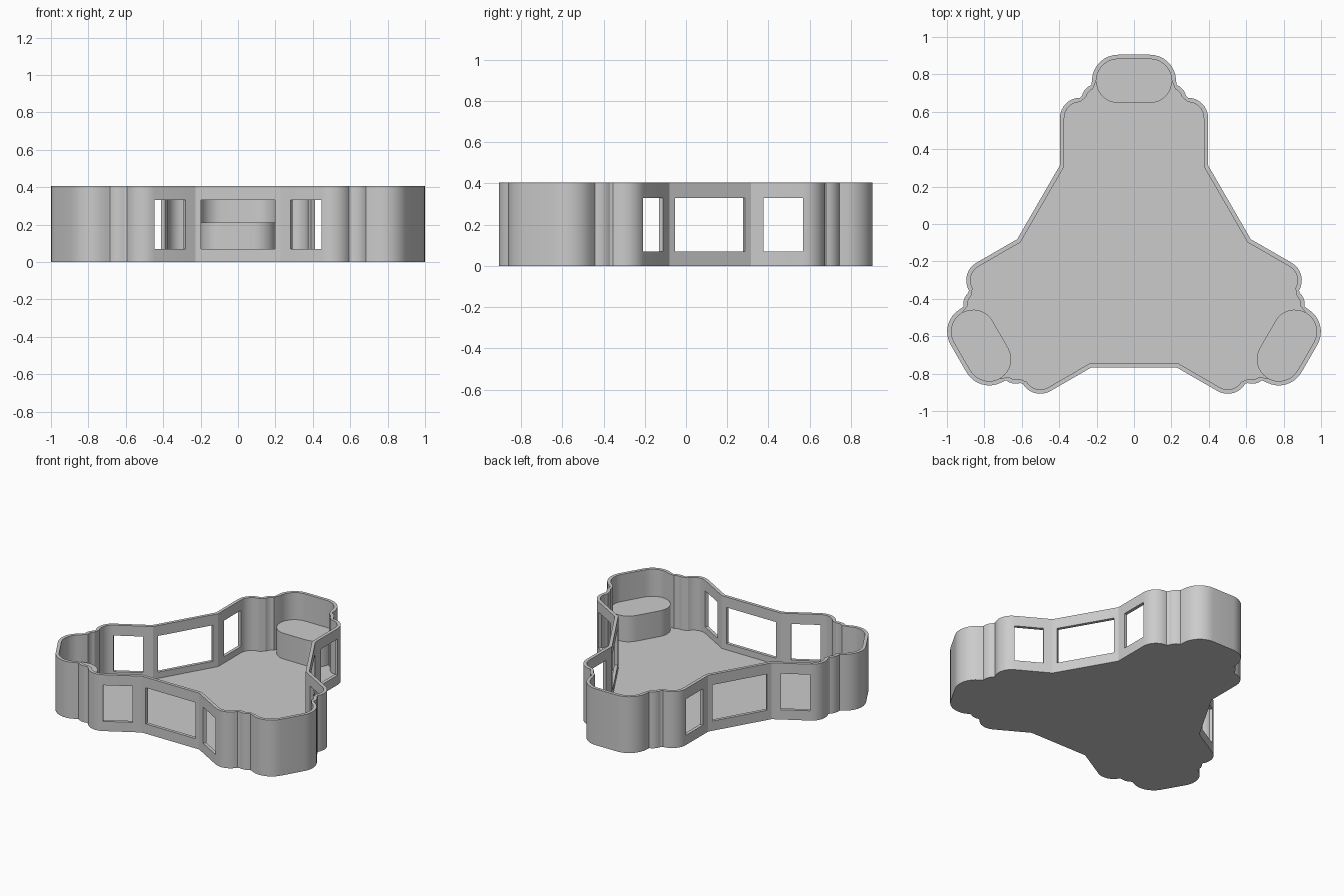
import bpy, bmesh, math
from mathutils import Matrix, Vector

cube = bpy.data.objects.get("Cube")
if cube:
    bpy.data.objects.remove(cube)

HEIGHT, FLOOR, WALL = 0.405, 0.025, 0.023
SILL, LINTEL, BLOCK_TOP = 0.07, 0.33, 0.21
CENTRE = Vector((0, -0.178, 0))
ARM_X, ARM_Y = 0.396, 0.492          # where an arm meets the long sides
POCKET_X, POCKET_Y, POCKET_R = 0.085, 0.943, 0.14
SIDE_WINDOW = 0.197                  # half width of the long side windows
C30, S30 = math.cos(math.radians(30)), 0.5

grey = bpy.data.materials.new("light_grey")
grey.use_nodes = True
grey.diffuse_color = (0.6, 0.6, 0.6, 1)
grey.node_tree.nodes["Principled BSDF"].inputs["Base Color"].default_value = (0.6, 0.6, 0.6, 1)


def arc(cx, cy, r, start, end, steps=8):
    angles = [math.radians(start + (end - start) * i / steps) for i in range(steps + 1)]
    return [(cx + r * math.cos(a), cy + r * math.sin(a)) for a in angles]


def turned(points, k):
    rot = Matrix.Rotation(k * math.tau / 3, 3, 'Z')
    return [CENTRE + rot @ Vector((x, y, 0)) for x, y in points]


def arm_outline(inset):
    """One mirrored arm of the tray outline, moved inward by inset."""
    apothem = ARM_X * C30 + ARM_Y * S30 - inset
    half = [(apothem * C30 - SIDE_WINDOW * S30, apothem * S30 + SIDE_WINDOW * C30),
            (ARM_X - inset, ARM_Y - inset * math.tan(math.radians(15))),
            (ARM_X - inset, 0.553)]
    half += arc(0.288, 0.745, 0.108 - inset, 0, 90)                    # shoulder
    half += arc(0.2, 0.846, 0.08 - inset, 12, 70, 5)                   # small bump
    half += arc(POCKET_X, POCKET_Y, POCKET_R - inset, 2, 90)           # pocket end
    return half + [(-x, y) for x, y in reversed(half)]


def finish(bm, name):
    """Turn a bmesh into an object with smooth curves and crisp corners."""
    bmesh.ops.recalc_face_normals(bm, faces=bm.faces)
    mesh = bpy.data.meshes.new(name)
    bm.to_mesh(mesh)
    bm.free()
    mesh.materials.append(grey)
    obj = bpy.data.objects.new(name, mesh)
    bpy.context.collection.objects.link(obj)
    bpy.ops.object.select_all(action='DESELECT')
    obj.select_set(True)
    bpy.context.view_layer.objects.active = obj
    bpy.ops.object.shade_smooth_by_angle(angle=math.radians(25))


def columns(bm, inset, levels):
    """Vertical columns of vertices round the whole outline."""
    points = [p for k in range(3) for p in turned(arm_outline(inset), k)]
    return [[bm.verts.new((p.x, p.y, z)) for z in levels] for p in points]


# Tray: floor, double-sided wall, and nine framed window openings
bm = bmesh.new()
outer = columns(bm, 0, (0, SILL, LINTEL, HEIGHT))
inner = columns(bm, WALL, (FLOOR, SILL, LINTEL, HEIGHT))
under = bm.verts.new(CENTRE)
middle = bm.verts.new(CENTRE + Vector((0, 0, FLOOR)))
count = len(outer)
per_arm = count // 3
window_panels = (2, per_arm - 4, per_arm - 1)

for i in range(count):
    j = (i + 1) % count
    a, b, c, d = outer[i], outer[j], inner[i], inner[j]
    bm.faces.new((under, b[0], a[0]))
    bm.faces.new((middle, c[0], d[0]))
    bm.faces.new((a[3], b[3], d[3], c[3]))
    for low in range(3):
        top = low + 1
        if low == 1 and i % per_arm in window_panels:
            bm.faces.new((a[low], b[low], d[low], c[low]))
            bm.faces.new((a[top], c[top], d[top], b[top]))
            bm.faces.new((a[low], c[low], c[top], a[top]))
            bm.faces.new((b[low], b[top], d[top], d[low]))
        else:
            bm.faces.new((a[low], b[low], b[top], a[top]))
            bm.faces.new((d[low], c[low], c[top], d[top]))
finish(bm, "tray")

# Rounded block standing in the pocket at the end of each arm
radius = POCKET_R - WALL + 0.001
stadium = (arc(POCKET_X, POCKET_Y, radius, -90, 90, 16)
           + arc(-POCKET_X, POCKET_Y, radius, 90, 270, 16))
for k, name in enumerate(("back_block", "right_block", "left_block")):
    bm = bmesh.new()
    base = bm.faces.new([bm.verts.new((p.x, p.y, FLOOR / 2)) for p in turned(stadium, k)])
    raised = bmesh.ops.extrude_face_region(bm, geom=[base], use_keep_orig=True)
    bmesh.ops.translate(bm, vec=(0, 0, BLOCK_TOP - FLOOR / 2),
                        verts=[v for v in raised["geom"] if isinstance(v, bmesh.types.BMVert)])
    finish(bm, name)
